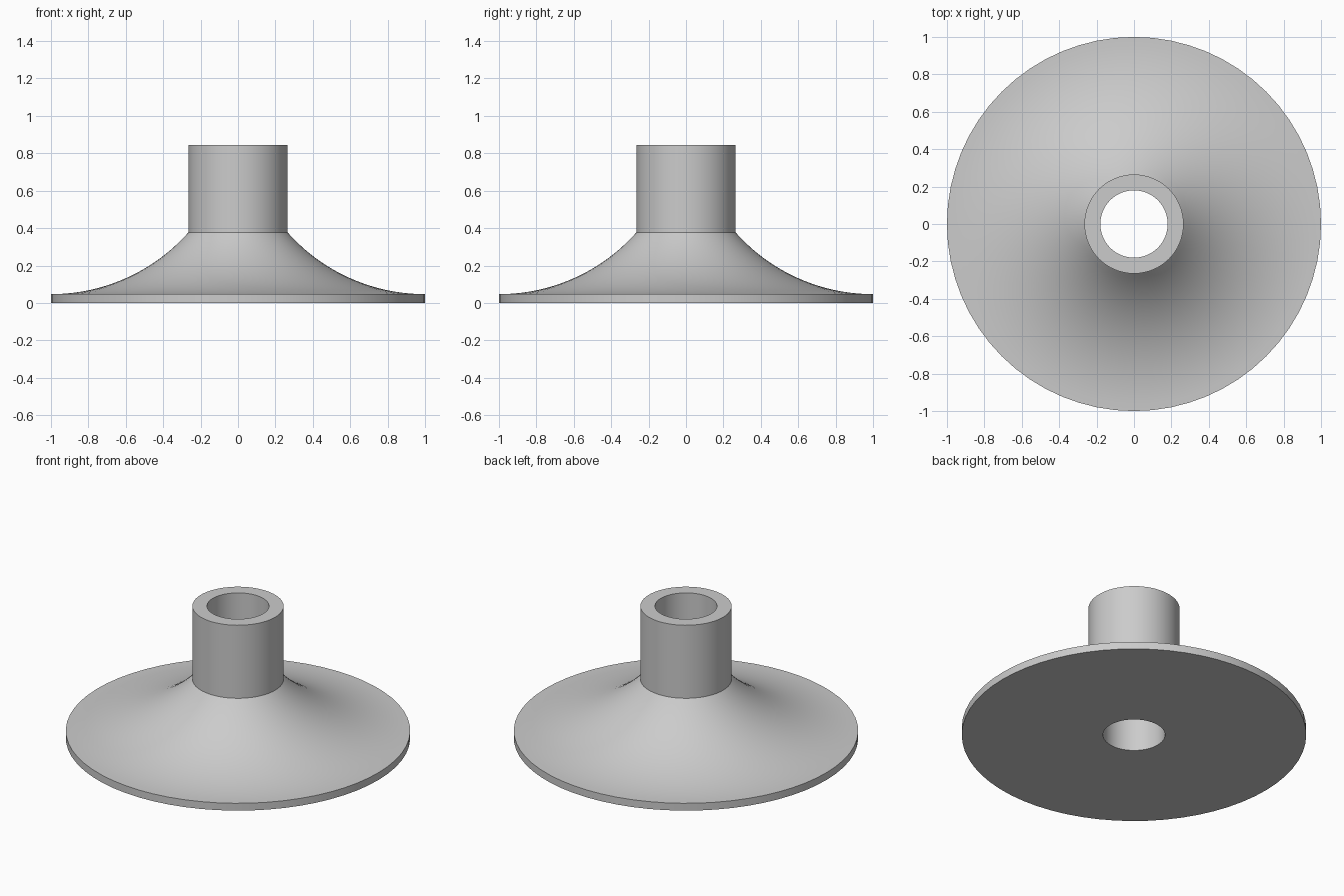
import bpy
import bmesh
from math import asin, cos, sin, tau

if "Cube" in bpy.data.objects:
    bpy.data.objects.remove(bpy.data.objects["Cube"], do_unlink=True)

SEGMENTS = 64
ARC_STEPS = 20
FLANGE_R, RIM_Z = 1.0, 0.047
COLLAR_R, COLLAR_Z, TOP_Z = 0.265, 0.377, 0.845
BORE_R = 0.18

# Concave flare: an arc that leaves the rim level and rises to the collar
run, rise = FLANGE_R - COLLAR_R, COLLAR_Z - RIM_Z
arc_r = (run * run + rise * rise) / (2 * rise)
sweep = asin(run / arc_r)
flare = []
for i in range(ARC_STEPS + 1):
    a = sweep * i / ARC_STEPS
    flare.append((FLANGE_R - arc_r * sin(a), RIM_Z + arc_r * (1 - cos(a))))

# Closed half section: underside, rim, flare, collar, bore
profile = [(BORE_R, 0), (FLANGE_R, 0), *flare, (COLLAR_R, TOP_Z), (BORE_R, TOP_Z)]

# Revolve the section around z
bm = bmesh.new()
rings = []
for s in range(SEGMENTS):
    a = tau * s / SEGMENTS
    rings.append([bm.verts.new((r * cos(a), r * sin(a), z)) for r, z in profile])
for s, ring in enumerate(rings):
    following = rings[(s + 1) % SEGMENTS]
    for k in range(len(profile)):
        n = (k + 1) % len(profile)
        bm.faces.new((ring[k], following[k], following[n], ring[n]))
bmesh.ops.recalc_face_normals(bm, faces=bm.faces)
mesh = bpy.data.meshes.new("flared_flange")
bm.to_mesh(mesh)
bm.free()

flange = bpy.data.objects.new("flared_flange", mesh)
bpy.context.collection.objects.link(flange)

# Plain grey finish
grey = bpy.data.materials.new("light_grey")
grey.use_nodes = True
colour = (0.6, 0.6, 0.6, 1)
grey.diffuse_color = colour
grey.node_tree.nodes["Principled BSDF"].inputs["Base Color"].default_value = colour
mesh.materials.append(grey)

# Smooth round surfaces, crisp rims
bpy.ops.object.select_all(action="DESELECT")
flange.select_set(True)
bpy.context.view_layer.objects.active = flange
bpy.ops.object.shade_smooth_by_angle(angle=0.52)
